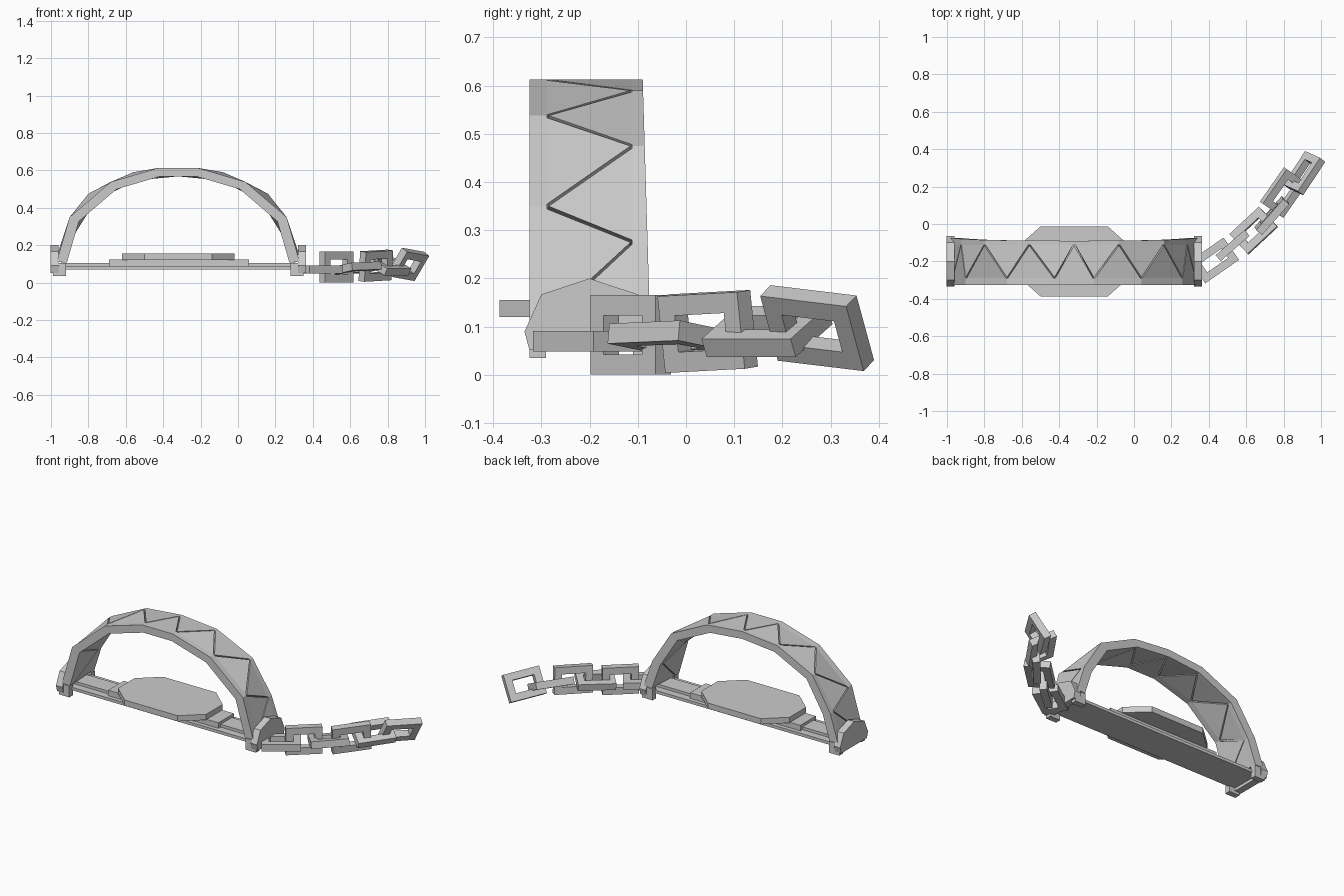
import bpy, bmesh
from mathutils import Vector, Matrix

if "Cube" in bpy.data.objects:
    bpy.data.objects.remove(bpy.data.objects["Cube"])

CX, CY = -0.32, -0.2   # middle of the trap


def make(name, verts, faces):
    me = bpy.data.meshes.new(name)
    me.from_pydata(verts, [], faces)
    bm = bmesh.new()
    bm.from_mesh(me)
    bmesh.ops.recalc_face_normals(bm, faces=bm.faces)
    bm.to_mesh(me)
    bm.free()
    ob = bpy.data.objects.new(name, me)
    bpy.context.collection.objects.link(ob)
    return ob


def loft(name, rings, closed=False):
    """Skin a list of equal-sized rings; cap the ends unless closed."""
    n, m = len(rings[0]), len(rings)
    verts = [v for r in rings for v in r]
    faces = []
    for i in range(m if closed else m - 1):
        a, b = i * n, (i + 1) % m * n
        faces += [(a + j, a + (j + 1) % n, b + (j + 1) % n, b + j) for j in range(n)]
    if not closed:
        faces += [tuple(range(n)), tuple(range((m - 1) * n, m * n))]
    return make(name, verts, faces)


def box(name, x0, x1, y0, y1, z0, z1):
    return loft(name, [[(x0, y0, z), (x1, y0, z), (x1, y1, z), (x0, y1, z)] for z in (z0, z1)])


# base bar and raised block
box("base_bar", -0.98, 0.345, CY - 0.10, CY + 0.10, 0.07, 0.088)
box("base_rib", -0.98, 0.345, CY - 0.055, CY + 0.055, 0.088, 0.105)
box("plate_mount", -0.69, 0.06, CY - 0.075, CY + 0.075, 0.088, 0.122)

# eight-sided trigger plate
octagon = [(sx * x, sy * y) for sx, sy, pts in (
    (1, 1, ((0.30, 0.08), (0.18, 0.187))), (-1, 1, ((0.18, 0.187), (0.30, 0.08))),
    (-1, -1, ((0.30, 0.08), (0.18, 0.187))), (1, -1, ((0.18, 0.187), (0.30, 0.08))))
    for x, y in pts]
loft("trigger_plate", [[(CX + x, CY + y, z) for x, y in octagon] for z in (0.12, 0.155)])

# end plates
end_profile = [(-0.325, 0.052), (-0.335, 0.09), (-0.30, 0.167), (-0.20, 0.20),
               (-0.10, 0.167), (-0.065, 0.09), (-0.075, 0.052)]
for side, name in ((-1, "left"), (1, "right")):
    loft(f"{name}_end_plate", [[(CX + side * x, y, z) for y, z in end_profile]
                               for x in (0.64, 0.683)])
    for y in (-0.325, -0.11):
        box(f"{name}_hinge_foot", CX + side * 0.635 - 0.035, CX + side * 0.635 + 0.035,
            y, y + 0.035, 0.035, 0.105)


# jaws: staggered arches with teeth meshing between them
def mirrored(half):
    return [(-x, z) for x, z in reversed(half) if x > 0] + half


FRONT = mirrored([(0.105, 0.613), (0.36, 0.538), (0.58, 0.35), (0.65, 0.11)])
BACK = mirrored([(0.0, 0.613), (0.24, 0.59), (0.48, 0.475), (0.605, 0.275), (0.66, 0.11)])


def section(p, y, inner):
    k = 0.915 if inner else 1.0
    return Vector((CX + p[0] * k, y, 0.08 + (p[1] - 0.08) * k))


def jaw(name, path, other, y_out, y_in, y_tip, splay):
    rings = []
    for p in path:
        o = y_out + splay * (0.62 - p[1]) / 0.5
        rings.append([section(p, o, 0), section(p, y_in, 0), section(p, y_in, 1), section(p, o, 1)])
    loft(name, rings)
    for a, b in zip(path, path[1:]):
        mid = (a[0] + b[0]) / 2
        # tip lands on the opposite arch's corner nearest this segment
        zmid = (a[1] + b[1]) / 2
        tip = min(other, key=lambda q: (q[0] - mid) ** 2 + (q[1] - zmid) ** 2)
        m, e = Vector((mid, zmid)), 0.05
        a2, b2 = Vector(a).lerp(m, e), Vector(b).lerp(m, e)
        loft(f"{name}_tooth", [[section(a2, y_in, i), section(b2, y_in, i), section(tip, y_tip, i)]
                               for i in (0, 1)])


jaw("front_jaw", FRONT, BACK, -0.325, -0.288, -0.115, 0.0)
jaw("back_jaw", BACK, FRONT, -0.09, -0.112, -0.285, 0.015)


# chain of square-section rectangular links
def link(center, along, across, length, width, t=0.042):
    c, u = Vector(center), Vector(along).normalized()
    w = Vector(across)
    w = (w - u * w.dot(u)).normalized()
    n = u.cross(w)
    rings = []
    for su, sw in ((1, 1), (-1, 1), (-1, -1), (1, -1)):
        ring = []
        for inset, h in ((0, -1), (0, 1), (t, 1), (t, -1)):
            ring.append(c + u * su * (length / 2 - inset) + w * sw * (width / 2 - inset) + n * h * t / 2)
        rings.append(ring)
    loft("chain_link", rings, closed=True)


for args in (
    ((0.43, -0.195, 0.07), (0.82, 0.57, 0), (0.57, -0.82, 0), 0.22, 0.145),
    ((0.527, -0.115, 0.083), (0.75, 0.66, 0), (0, 0, 1), 0.205, 0.165),
    ((0.64, -0.035, 0.078), (0.73, 0.68, 0.03), (0.65, -0.75, 0.15), 0.215, 0.145),
    ((0.737, 0.045, 0.09), (0.66, 0.75, 0.04), (0.1, -0.05, 1), 0.22, 0.16),
    ((0.80, 0.168, 0.09), (0.57, 0.82, 0.0), (0.8, -0.57, -0.5), 0.225, 0.15),
    ((0.91, 0.272, 0.097), (0.55, 0.83, -0.1), (0.45, -0.3, 0.85), 0.215, 0.16),
):
    link(*args)
